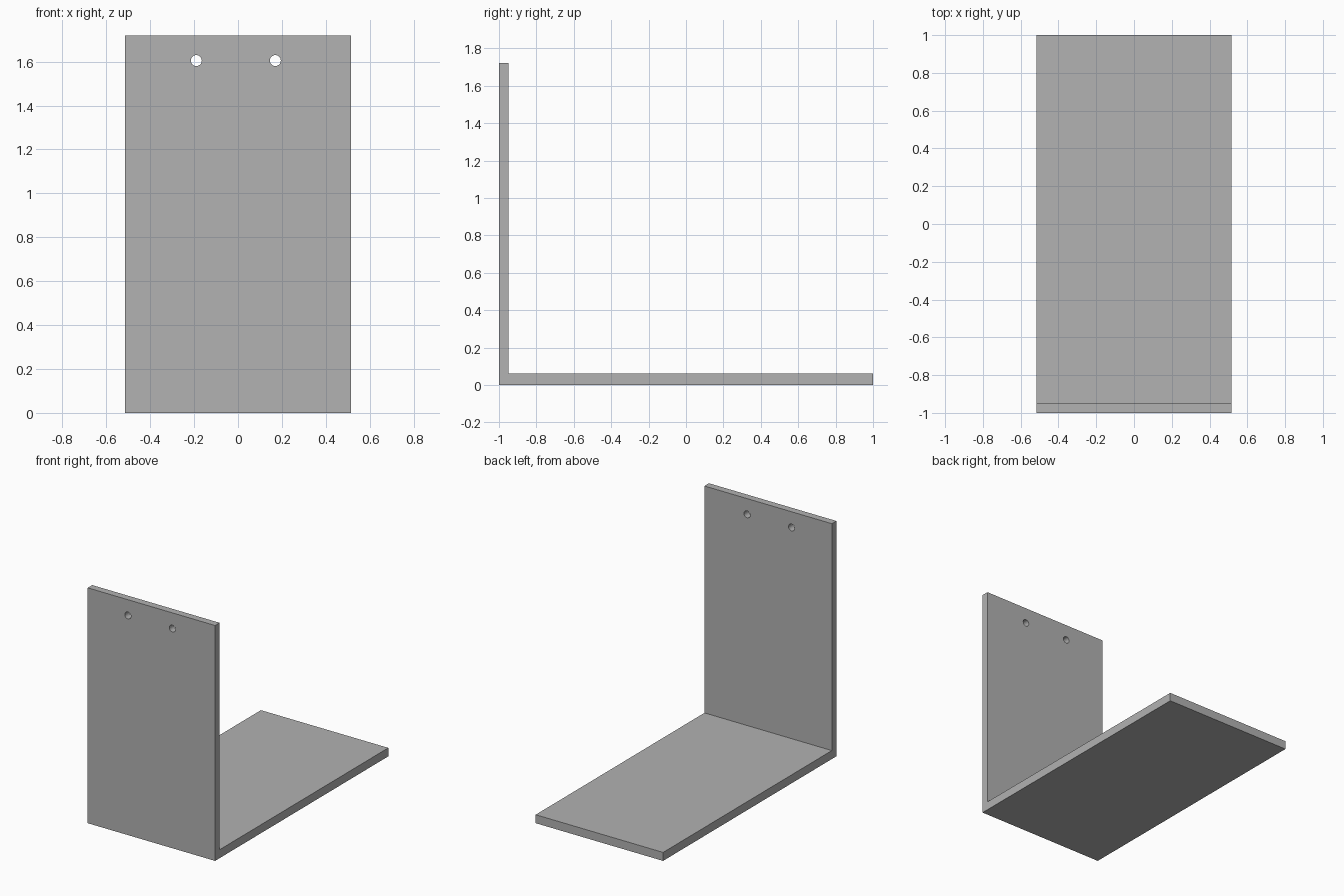
import bpy, bmesh, math

if "Cube" in bpy.data.objects:
    bpy.data.objects.remove(bpy.data.objects["Cube"])

HALF_W = 0.515          # half width of the bracket
HEIGHT = 1.72
WALL, FLOOR = 0.052, 0.062

grey = bpy.data.materials.new("plain grey")
grey.diffuse_color = (0.445, 0.445, 0.445, 1)
grey.use_nodes = True
grey.node_tree.nodes["Principled BSDF"].inputs["Base Color"].default_value = grey.diffuse_color

# L-shaped bracket: side profile (y, z) extruded across the width
profile = [(-1, 0), (1, 0), (1, FLOOR), (-1 + WALL, FLOOR),
           (-1 + WALL, HEIGHT), (-1, HEIGHT)]
bm = bmesh.new()
face = bm.faces.new([bm.verts.new((-HALF_W, y, z)) for y, z in profile])
ext = bmesh.ops.extrude_face_region(bm, geom=[face])
bmesh.ops.translate(bm, vec=(2 * HALF_W, 0, 0),
                    verts=[v for v in ext["geom"] if isinstance(v, bmesh.types.BMVert)])
bmesh.ops.recalc_face_normals(bm, faces=bm.faces)
mesh = bpy.data.meshes.new("bracket")
bm.to_mesh(mesh)
bm.free()
bracket = bpy.data.objects.new("bracket", mesh)
bpy.context.collection.objects.link(bracket)
mesh.materials.append(grey)

# Two screw holes through the upright plate
cutters = []
for x in (-0.19, 0.17):
    bpy.ops.mesh.primitive_cylinder_add(vertices=32, radius=0.025, depth=0.3,
                                        location=(x, -1 + WALL / 2, 1.605),
                                        rotation=(math.pi / 2, 0, 0))
    cutter = bpy.context.object
    cutter.name = "hole_cutter"
    cutter.data.materials.append(grey)
    cutter.hide_render = True
    mod = bracket.modifiers.new("screw_hole", 'BOOLEAN')
    mod.operation = 'DIFFERENCE'
    mod.solver = 'EXACT'
    mod.object = cutter
    cutters.append(cutter)

# Apply the cuts, discard the cutters and smooth the hole walls
bpy.ops.object.select_all(action='DESELECT')
bracket.select_set(True)
bpy.context.view_layer.objects.active = bracket
for mod in list(bracket.modifiers):
    bpy.ops.object.modifier_apply(modifier=mod.name)
for cutter in cutters:
    bpy.data.objects.remove(cutter)
bpy.ops.object.shade_smooth_by_angle(angle=math.radians(30))
